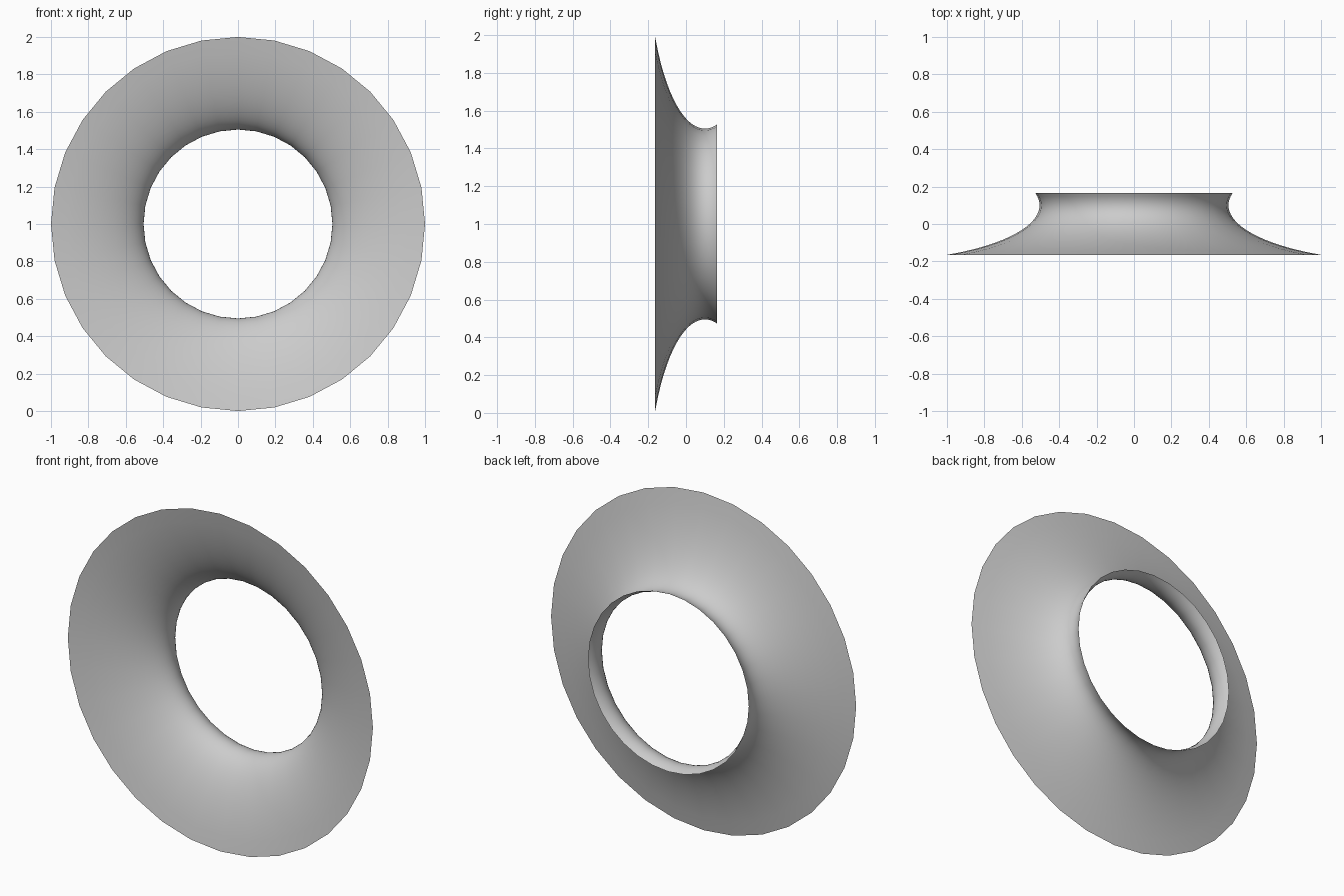
import bpy, bmesh
from math import sin, cos, tau, sqrt

if "Cube" in bpy.data.objects:
    bpy.data.objects.remove(bpy.data.objects["Cube"])

SIDES, STEPS = 32, 20
Y_FRONT, Y_BACK = -0.165, 0.165


# Radius along the axis: concave elliptical throat
def radius(y):
    u = (y - 0.1) / 0.3
    return 0.505 + 0.932 * (1 - sqrt(1 - u * u))


bm = bmesh.new()
rings = []
for i in range(STEPS + 1):
    y = Y_FRONT + (Y_BACK - Y_FRONT) * i / STEPS
    r = 1.0 if i == 0 else radius(y)
    rings.append([bm.verts.new((r * sin(tau * k / SIDES), y, 1 + r * cos(tau * k / SIDES)))
                  for k in range(SIDES)])

# Open flared shell, no caps
for a, b in zip(rings, rings[1:]):
    for k in range(SIDES):
        n = (k + 1) % SIDES
        bm.faces.new((a[k], a[n], b[n], b[k])).smooth = True
bmesh.ops.recalc_face_normals(bm, faces=bm.faces)

mesh = bpy.data.meshes.new("flared_ring")
bm.to_mesh(mesh)
bm.free()
ring = bpy.data.objects.new("flared_ring", mesh)
bpy.context.collection.objects.link(ring)
